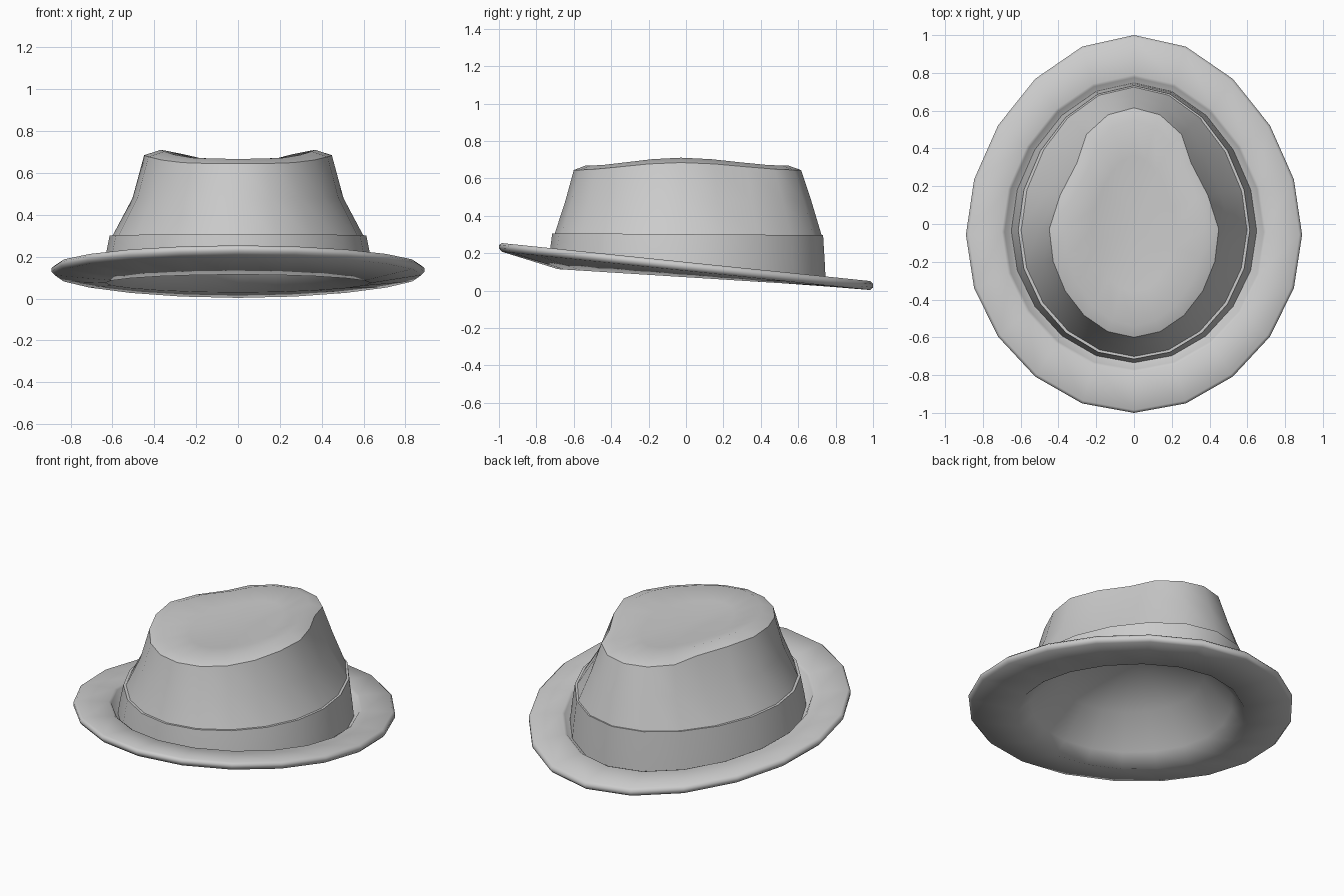
import bpy, bmesh
from math import sin, cos, pi, exp, radians

cube = bpy.data.objects.get("Cube")
if cube:
    bpy.data.objects.remove(cube, do_unlink=True)

SIDES = 20

felt = bpy.data.materials.new("grey felt")
felt.use_nodes = True
felt.diffuse_color = (0.6, 0.6, 0.6, 1)
felt.node_tree.nodes["Principled BSDF"].inputs["Base Color"].default_value = (0.6, 0.6, 0.6, 1)


def ring(rx, y_low, y_high, z, tilt=0.0, pinch=0.0, side_rise=0.0):
    """Egg-shaped loop of points, tilted along y, optionally pinched and raised at the sides."""
    mid, ry = (y_low + y_high) / 2, (y_high - y_low) / 2
    points = []
    for i in range(SIDES):
        a = 2 * pi * i / SIDES
        y = mid + ry * (cos(a) - sin(a) ** 2 * (0.057 + 0.075 * cos(a)))
        x = rx * sin(a) * (1 - pinch * exp(-((y - 0.29) / 0.16) ** 2))
        points.append((x, y, z + tilt * y + side_rise * sin(a) ** 4))
    return points


def loft(name, rings, angle, start=None, end=None):
    """Skin a list of loops, closing either end with a fan to a centre point."""
    bm = bmesh.new()
    loops = [[bm.verts.new(p) for p in r] for r in rings]
    first = bm.verts.new(start) if start else None
    last = bm.verts.new(end) if end else None
    for i in range(SIDES):
        j = (i + 1) % SIDES
        for a, b in zip(loops, loops[1:]):
            bm.faces.new((a[i], b[i], b[j], a[j]))
        if first:
            bm.faces.new((first, loops[0][i], loops[0][j]))
        if last:
            bm.faces.new((loops[-1][i], last, loops[-1][j]))
    mesh = bpy.data.meshes.new(name)
    bm.to_mesh(mesh)
    bm.free()
    mesh.materials.append(felt)
    obj = bpy.data.objects.new(name, mesh)
    bpy.context.collection.objects.link(obj)
    bpy.ops.object.select_all(action="DESELECT")
    bpy.context.view_layer.objects.active = obj
    obj.select_set(True)
    bpy.ops.object.shade_smooth_by_angle(angle=radians(angle))
    return obj


# Brim with its hollow lining, rolled edge and the groove around the band
loft("brim", [
    ring(0.40, -0.44, 0.44, 0.33, -0.02),
    ring(0.56, -0.61, 0.61, 0.15, -0.045),
    ring(0.635, -0.685, 0.68, 0.072, -0.063),
    ring(0.875, -0.985, 0.985, 0.106, -0.104),
    ring(0.89, -1.0, 1.0, 0.122, -0.105),
    ring(0.89, -1.0, 1.0, 0.140, -0.104),
    ring(0.875, -0.985, 0.985, 0.153, -0.103),
    ring(0.70, -0.785, 0.79, 0.151, -0.102),
    ring(0.685, -0.77, 0.775, 0.143, -0.099),
    ring(0.662, -0.745, 0.75, 0.098, -0.07),
    ring(0.62, -0.71, 0.72, 0.092, -0.063),
], 80, start=(0, 0, 0.5))

# Band around the base of the crown
loft("hat_band", [
    ring(0.65, -0.735, 0.747, 0.095, -0.063),
    ring(0.637, -0.728, 0.742, 0.18, -0.04),
    ring(0.613, -0.715, 0.733, 0.302, -0.007),
    ring(0.595, -0.695, 0.715, 0.302, -0.007),
], 45)

# Crown with a pinched end and a dented top
loft("crown", [
    ring(0.61, -0.71, 0.73, 0.28),
    ring(0.505, -0.645, 0.67, 0.48, pinch=0.09),
    ring(0.45, -0.60, 0.615, 0.645, pinch=0.18, side_rise=0.04),
    ring(0.37, -0.54, 0.55, 0.668, pinch=0.18, side_rise=0.043),
    ring(0.22, -0.36, 0.36, 0.655, pinch=0.1, side_rise=0.01),
], 45, end=(0, 0, 0.645))
